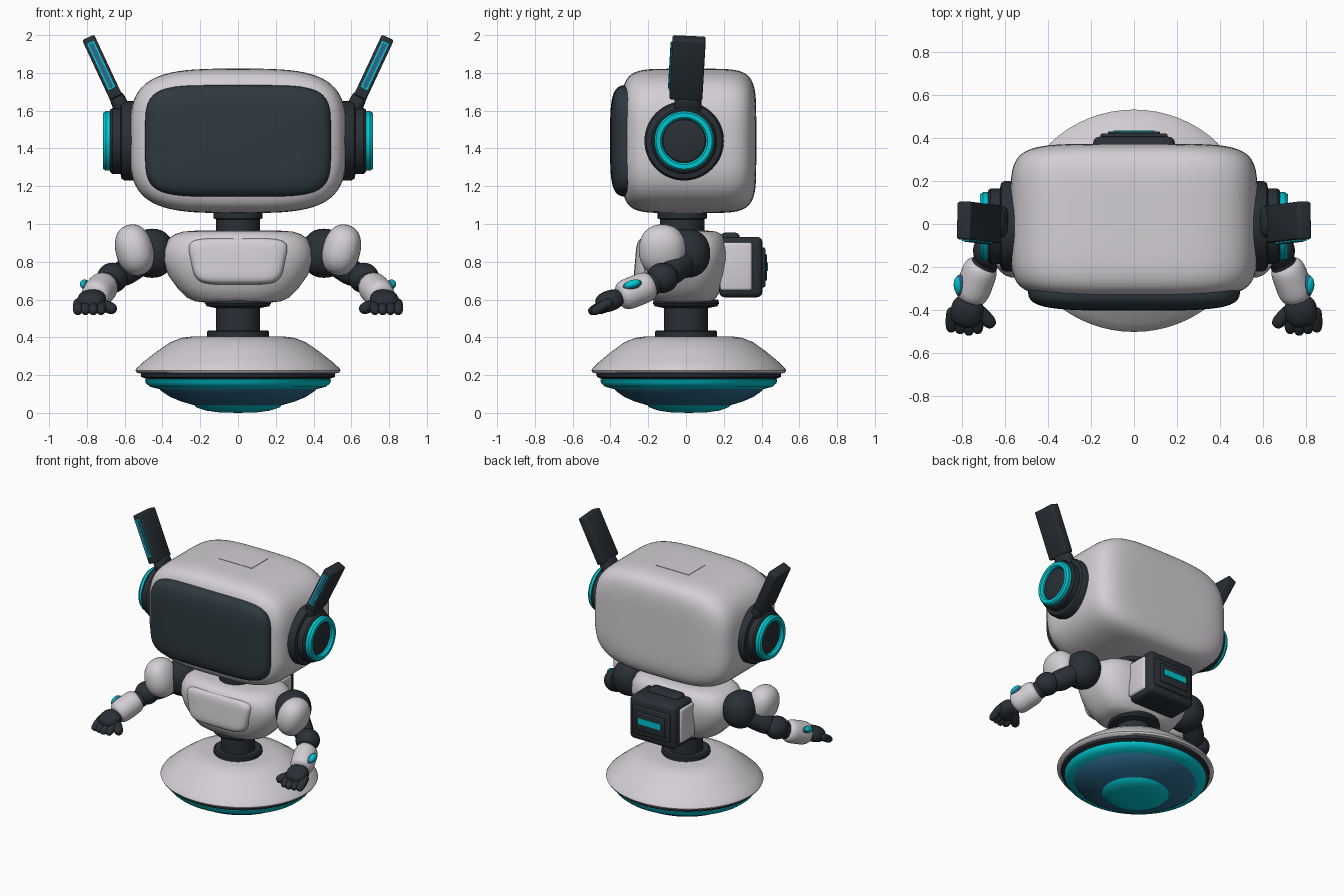
import bpy, bmesh, math
from mathutils import Matrix, Vector, Euler

if "Cube" in bpy.data.objects:
    bpy.data.objects.remove(bpy.data.objects["Cube"])


def material(name, *rgb):
    m = bpy.data.materials.new(name)
    m.use_nodes = True
    m.diffuse_color = (*rgb, 1)
    m.node_tree.nodes["Principled BSDF"].inputs["Base Color"].default_value = (*rgb, 1)
    return m


WHITE = material("shell white", 0.65, 0.62, 0.66)
DARK = material("dark grey", 0.022, 0.029, 0.036)
SCREEN = material("screen grey", 0.027, 0.041, 0.050)
CYAN = material("glow cyan", 0.0, 0.56, 0.63)
BLUE = material("deep blue", 0.025, 0.14, 0.26)


def finish(name, bm, mat, matrix=None, mirror=False, angle=35):
    """Turn a bmesh into a shaded object, optionally mirrored across x."""
    if matrix:
        bmesh.ops.transform(bm, matrix=matrix, verts=bm.verts)
    bmesh.ops.recalc_face_normals(bm, faces=bm.faces)
    me = bpy.data.meshes.new(name)
    bm.to_mesh(me)
    bm.free()
    me.materials.append(mat)
    ob = bpy.data.objects.new(name, me)
    bpy.context.collection.objects.link(ob)
    bpy.ops.object.select_all(action="DESELECT")
    ob.select_set(True)
    bpy.context.view_layer.objects.active = ob
    bpy.ops.object.shade_smooth_by_angle(angle=math.radians(angle))
    if mirror:
        ob.modifiers.new("mirror", "MIRROR").use_mirror_merge = False
    return ob


def place(loc, rot=(0, 0, 0)):
    return Matrix.Translation(loc) @ Euler([math.radians(a) for a in rot]).to_matrix().to_4x4()


def blob(name, mat, matrix, half, a=2, b=2, taper=0, cuts=9, mirror=False):
    """Rounded solid: exponent a rounds the xz outline, b rounds it along y."""
    bm = bmesh.new()
    bmesh.ops.create_cube(bm, size=2)
    bmesh.ops.subdivide_edges(bm, edges=bm.edges, cuts=cuts, use_grid_fill=True)
    for v in bm.verts:
        x, y, z = (abs(c) for c in v.co)
        v.co /= ((x ** a + z ** a) ** (b / a) + y ** b) ** (1 / b)
        v.co.x *= 1 + taper * v.co.z
        v.co = Vector(c * h for c, h in zip(v.co, half))
    return finish(name, bm, mat, matrix, mirror, 60)


def capsule(name, mat, start, end, r, b=3, mirror=True):
    start, end = Vector(start), Vector(end)
    d = end - start
    m = Matrix.Translation((start + end) / 2) @ d.to_track_quat("Y", "Z").to_matrix().to_4x4()
    return blob(name, mat, m, (r, d.length / 2, r), 2, b, mirror=mirror)


def lathe(name, mat, profile, matrix=None, mirror=False, angle=35):
    """Spin (radius, height) points about z."""
    bm = bmesh.new()
    vs = [bm.verts.new((r, 0, z)) for r, z in profile]
    es = [bm.edges.new(p) for p in zip(vs, vs[1:])]
    bmesh.ops.spin(bm, geom=vs + es, cent=(0, 0, 0), axis=(0, 0, 1),
                   angle=math.tau, steps=64, use_duplicate=False)
    bmesh.ops.remove_doubles(bm, verts=bm.verts, dist=1e-4)
    return finish(name, bm, mat, matrix, mirror, angle)


def box(name, mat, matrix, size, bevel=0.0, mirror=False):
    bm = bmesh.new()
    bmesh.ops.create_cube(bm, size=1)
    bmesh.ops.scale(bm, vec=size, verts=bm.verts)
    if bevel:
        bmesh.ops.bevel(bm, geom=bm.edges[:], offset=bevel, segments=3,
                        profile=0.5, affect="EDGES")
    return finish(name, bm, mat, matrix, mirror)


def loft(name, mat, sections, centre_y, power=2.8, n=64):
    """Stack superellipse rings given as (z, half width, half depth)."""
    bm = bmesh.new()
    rings = []
    for z, hx, hy in sections:
        ring = []
        for i in range(n):
            c, s = math.cos(math.tau * i / n), math.sin(math.tau * i / n)
            ring.append(bm.verts.new((math.copysign(abs(c) ** (2 / power), c) * hx,
                                      math.copysign(abs(s) ** (2 / power), s) * hy + centre_y, z)))
        rings.append(ring)
    for lo, hi in zip(rings, rings[1:]):
        for i in range(n):
            j = (i + 1) % n
            bm.faces.new((lo[i], lo[j], hi[j], hi[i]))
    bm.faces.new(rings[0])
    bm.faces.new(rings[-1])
    return finish(name, bm, mat, angle=60)


# Hover base, slightly shallower than wide
base = Matrix.Translation((0, 0.015, 0)) @ Matrix.Diagonal((1, 0.95, 1, 1))
lathe("base_shell", WHITE, [(0, 0.405), (0.24, 0.405), (0.30, 0.397), (0.36, 0.373), (0.43, 0.325),
                            (0.50, 0.27), (0.535, 0.238), (0.543, 0.225), (0.535, 0.212),
                            (0.49, 0.205)], base, angle=50)
lathe("base_seam", DARK, [(0.49, 0.21), (0.515, 0.207), (0.512, 0.19), (0.48, 0.178)], base)
lathe("base_glow_ring", CYAN, [(0.48, 0.182), (0.493, 0.175), (0.488, 0.157), (0.465, 0.138),
                               (0.42, 0.127)], base, angle=50)
lathe("base_belly", BLUE, [(0.42, 0.132), (0.405, 0.115), (0.36, 0.085), (0.30, 0.06),
                           (0.23, 0.04)], base, angle=50)
lathe("base_thruster", CYAN, [(0.232, 0.042), (0.222, 0.03), (0.17, 0.012), (0.1, 0.003),
                              (0, 0)], base, angle=50)

# Waist and neck
lathe("waist", DARK, [(0.165, 0.40), (0.165, 0.43), (0.155, 0.437), (0.117, 0.437), (0.117, 0.555),
                      (0.165, 0.565), (0.175, 0.58), (0.17, 0.60)])
lathe("neck", DARK, [(0.117, 0.95), (0.117, 1.025), (0.13, 1.03), (0.13, 1.08)],
      place((0, -0.02, 0)))

# Torso and chest plate
loft("torso", WHITE, [(0.583, 0.16, 0.10), (0.59, 0.225, 0.15), (0.61, 0.27, 0.175),
                      (0.66, 0.32, 0.205), (0.73, 0.37, 0.225), (0.81, 0.40, 0.238),
                      (0.87, 0.395, 0.237), (0.92, 0.37, 0.225), (0.945, 0.335, 0.205),
                      (0.96, 0.29, 0.175), (0.965, 0.22, 0.13)], -0.015)
blob("chest_plate", WHITE, place((0, -0.19, 0.80), (-5, 0, 0)), (0.25, 0.08, 0.123),
     a=5, b=5, taper=0.11, cuts=16)

# Backpack
box("pack_body", DARK, place((0, 0.29, 0.772)), (0.38, 0.23, 0.32), 0.03)
box("pack_top_roll", DARK, place((0, 0.235, 0.925)), (0.26, 0.10, 0.06), 0.025)
box("pack_sides", WHITE, place((0.175, 0.265, 0.775)), (0.06, 0.17, 0.255), 0.015, True)
box("pack_frame", DARK, place((0, 0.405, 0.77)), (0.31, 0.03, 0.21), 0.008)
box("pack_vent", DARK, place((0, 0.418, 0.77)), (0.24, 0.024, 0.14), 0.006)
box("pack_light", CYAN, place((0, 0.43, 0.775)), (0.19, 0.009, 0.045))

# Head, face screen and roof hatch
blob("head", WHITE, place((0, 0.015, 1.44)), (0.573, 0.357, 0.382), a=3.6, b=6, cuts=23)
blob("face_screen", SCREEN, place((0, -0.29, 1.44)), (0.492, 0.112, 0.296), a=5, b=4, cuts=19)
box("roof_hatch", WHITE, place((0, 0.065, 1.82)), (0.27, 0.19, 0.009))

# Ears, turned about x
ear = place((0, -0.01, 1.44), (0, 90, 0))
lathe("ears", DARK, [(0.21, 0.48), (0.21, 0.60), (0.2, 0.617), (0.175, 0.622), (0.175, 0.665),
                     (0.165, 0.677), (0.12, 0.677), (0.112, 0.69), (0.1, 0.695), (0, 0.695)],
      ear, True)
lathe("ear_glow_rings", CYAN, [(0.158, 0.67), (0.158, 0.70), (0.148, 0.714), (0.125, 0.714),
                               (0.115, 0.70), (0.115, 0.67)], ear, True)

# Antennas
blob("antenna_hinges", DARK, place((0.625, 0.01, 1.635), (0, 25, 0)), (0.042, 0.072, 0.065),
     3, 3, mirror=True)
paddle = place((0.718, 0.008, 1.826), (-3, 25, 0))
box("antenna_paddles", DARK, paddle, (0.07, 0.175, 0.35), 0.01, True)
box("antenna_glow", CYAN, paddle @ place((0, -0.089, 0.01)), (0.04, 0.009, 0.27), 0, True)
box("antenna_inlay", BLUE, paddle @ place((0, -0.094, 0.01)), (0.024, 0.006, 0.255), 0, True)

# Arms
blob("shoulder_joints", DARK, place((0.455, 0.0, 0.845)), (0.118, 0.128, 0.13), 2.2, 2.2, mirror=True)
blob("shoulder_pads", WHITE, place((0.548, -0.125, 0.862), (0, 14, 0)), (0.10, 0.125, 0.137),
     2.2, 2.2, mirror=True)
capsule("upper_arms", DARK, (0.47, 0.02, 0.83), (0.65, -0.12, 0.71), 0.072)
blob("elbows", DARK, place((0.665, -0.125, 0.715)), (0.082, 0.085, 0.08), mirror=True)
capsule("forearms", DARK, (0.66, -0.12, 0.71), (0.74, -0.28, 0.64), 0.062)
capsule("wrist_cuffs", WHITE, (0.70, -0.175, 0.682), (0.765, -0.355, 0.61), 0.082, 4)
blob("cuff_light_frames", BLUE, place((0.808, -0.285, 0.677), (22, 38, 12)), (0.024, 0.052, 0.026),
     mirror=True)
blob("cuff_lights", CYAN, place((0.816, -0.285, 0.683), (22, 38, 12)), (0.022, 0.043, 0.019),
     mirror=True)

# Hands
blob("palms", DARK, place((0.775, -0.405, 0.593), (20, 0, 10)), (0.076, 0.075, 0.055),
     2.4, 2.4, mirror=True)
for i, name in enumerate(("index", "middle", "ring", "little")):
    x = 0.722 + 0.041 * i
    reach = 0.515 - 0.008 * abs(i - 1)
    capsule(name + "_fingers", DARK, (x, -0.39, 0.595), (x + 0.004, -reach, 0.53), 0.027)
capsule("thumbs", DARK, (0.735, -0.385, 0.58), (0.652, -0.475, 0.545), 0.032)
